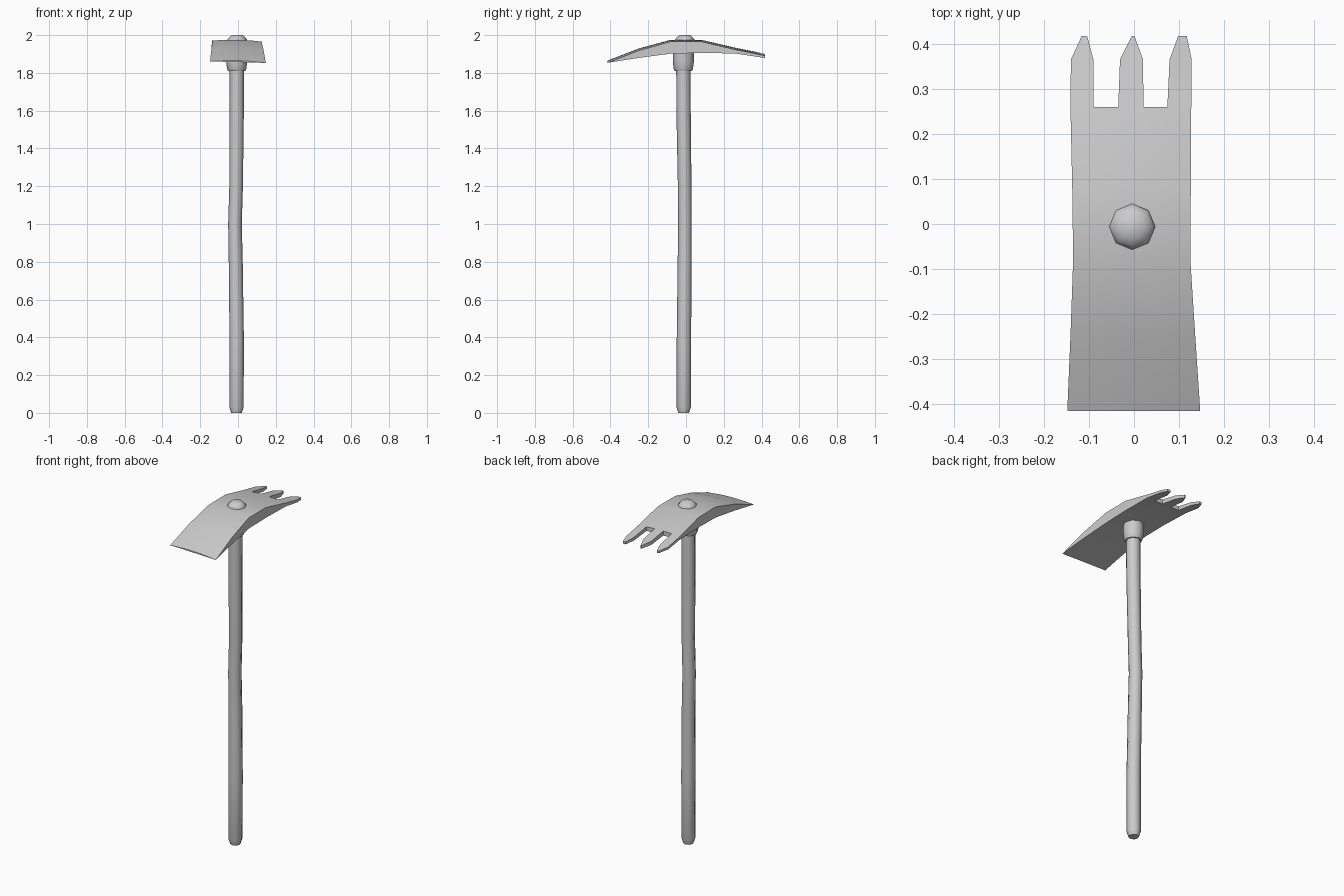
import bpy, bmesh, math

if "Cube" in bpy.data.objects:
    bpy.data.objects.remove(bpy.data.objects["Cube"])


def finish(name, bm, angle):
    bmesh.ops.recalc_face_normals(bm, faces=bm.faces[:])
    mesh = bpy.data.meshes.new(name)
    bm.to_mesh(mesh)
    bm.free()
    obj = bpy.data.objects.new(name, mesh)
    bpy.context.collection.objects.link(obj)
    bpy.ops.object.select_all(action='DESELECT')
    obj.select_set(True)
    bpy.context.view_layer.objects.active = obj
    bpy.ops.object.shade_smooth_by_angle(angle=math.radians(angle))
    return obj


def loft(name, rings, sides=8, angle=50):
    """Closed tube through rings of (x, y, z, radius)."""
    bm = bmesh.new()
    loops = []
    for cx, cy, z, r in rings:
        loops.append([bm.verts.new((cx + r * math.cos(math.tau * i / sides),
                                    cy + r * math.sin(math.tau * i / sides), z))
                      for i in range(sides)])
    for a, b in zip(loops, loops[1:]):
        for i in range(sides):
            j = (i + 1) % sides
            bm.faces.new((a[i], a[j], b[j], b[i]))
    bm.faces.new(loops[0])
    bm.faces.new(loops[-1])
    return finish(name, bm, angle)


# Slightly crooked wooden handle
loft("handle", [(-0.008, -0.012, 0.0, 0.028), (-0.008, -0.012, 0.03, 0.038),
                (-0.007, -0.011, 0.4, 0.038), (-0.012, -0.007, 0.8, 0.037),
                (-0.016, -0.006, 1.0, 0.036), (-0.010, -0.007, 1.2, 0.036),
                (-0.007, -0.013, 1.6, 0.038), (-0.006, -0.014, 1.9, 0.038)])

# Socket under the head
loft("collar", [(-0.007, -0.014, 1.81, 0.046), (-0.007, -0.014, 1.822, 0.051),
                (-0.007, -0.014, 1.86, 0.056), (-0.007, -0.014, 1.93, 0.056)])

# Handle end showing above the head
loft("top_knob", [(-0.004, -0.006, 1.94, 0.051), (-0.004, -0.006, 1.978, 0.051),
                  (-0.004, -0.006, 1.988, 0.042), (-0.004, -0.006, 2.0, 0.028)])

# Head: rows of (y, top z, bottom z, six x positions bounding tines and gaps)
rows = [
    (-0.415, 1.863, 1.857, (-0.148, -0.095, -0.037, 0.025, 0.085, 0.147)),
    (-0.25, 1.927, 1.883, (-0.141, -0.090, -0.036, 0.023, 0.080, 0.136)),
    (-0.08, 1.973, 1.905, (-0.135, -0.088, -0.035, 0.022, 0.074, 0.125)),
    (0.08, 1.973, 1.909, (-0.137, -0.089, -0.035, 0.022, 0.074, 0.126)),
    (0.26, 1.931, 1.906, (-0.141, -0.090, -0.035, 0.021, 0.074, 0.127)),
    (0.365, 1.910, 1.890, (-0.140, -0.090, -0.031, 0.020, 0.079, 0.128)),
    (0.417, 1.898, 1.882, (-0.116, -0.104, -0.005, 0.001, 0.098, 0.117)),
]
bm = bmesh.new()
top, bottom = [], []
for y, zt, zb, xs in rows:
    # light crown across the width and a slight sideways tilt
    drop = [0.4 * x * x + 0.025 * x for x in xs]
    top.append([bm.verts.new((x, y, zt - d + 0.002)) for x, d in zip(xs, drop)])
    bottom.append([bm.verts.new((x, y, zb - 0.025 * x)) for x in xs])
pairs = {}
for t_row, b_row in zip(top, bottom):
    pairs.update(zip(t_row, b_row))
skin = []
for r in range(len(rows) - 1):
    for c in range(5):
        if r >= 4 and c % 2:      # gaps between the tines
            continue
        quad = (top[r][c], top[r][c + 1], top[r + 1][c + 1], top[r + 1][c])
        skin.append(bm.faces.new(quad))
        bm.faces.new([pairs[v] for v in reversed(quad)])
top_set = set(skin)
rim = [e for e in bm.edges if e.is_boundary and e.link_faces[0] in top_set]
for e in rim:
    a, b = e.verts
    bm.faces.new((a, b, pairs[b], pairs[a]))
bm.verts.index_update()
finish("head", bm, 30)
